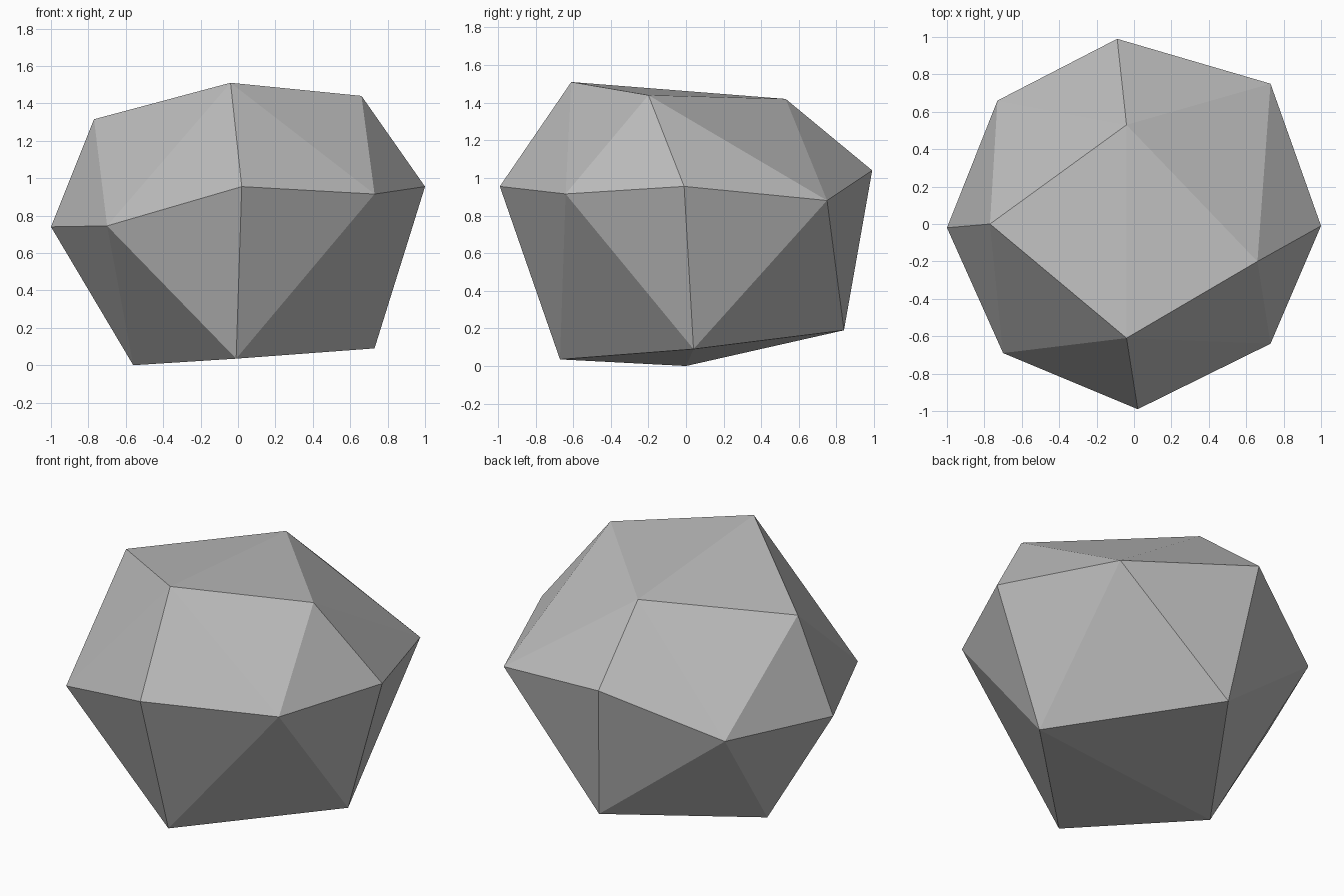
import bpy
import bmesh

cube = bpy.data.objects.get("Cube")
if cube:
    bpy.data.objects.remove(cube, do_unlink=True)


def make_material(name, color):
    material = bpy.data.materials.new(name)
    material.use_nodes = True
    material.diffuse_color = color
    material.node_tree.nodes["Principled BSDF"].inputs["Base Color"].default_value = color
    return material


# Widest ring, counter-clockwise from the front: sides alternate with corners
belt_points = [
    (0.02, -0.99, 0.955), (0.73, -0.64, 0.915),
    (1.0, -0.01, 0.955), (0.73, 0.75, 0.88),
    (-0.09, 0.99, 1.04), (-0.73, 0.66, 0.77),
    (-1.0, -0.02, 0.74), (-0.70, -0.69, 0.745),
]
# Four-point caps in the order front, right, back, left
top_points = [(-0.04, -0.61, 1.51), (0.66, -0.20, 1.44),
              (-0.04, 0.53, 1.42), (-0.77, 0.0, 1.315)]
bottom_points = [(-0.01, -0.67, 0.035), (0.73, 0.04, 0.09),
                 (0.01, 0.84, 0.19), (-0.56, 0.0, 0.0)]


def join_cap(bm, belt, cap, ridge_start):
    """Facet the band between belt and cap, then close the cap along a ridge."""
    count = len(cap)
    for i in range(count):
        side, corner = belt[2 * i], belt[2 * i + 1]
        next_side = belt[(2 * i + 2) % len(belt)]
        here, after = cap[i], cap[(i + 1) % count]
        bm.faces.new((side, corner, here))
        bm.faces.new((corner, after, here))
        bm.faces.new((corner, next_side, after))
    ring = cap[ridge_start:] + cap[:ridge_start]
    bm.faces.new((ring[0], ring[1], ring[2]))
    bm.faces.new((ring[0], ring[2], ring[3]))


# Boulder
bm = bmesh.new()
belt, top, bottom = ([bm.verts.new(p) for p in points]
                     for points in (belt_points, top_points, bottom_points))
join_cap(bm, belt, top, 0)
join_cap(bm, belt, bottom, 1)
bmesh.ops.recalc_face_normals(bm, faces=bm.faces[:])

mesh = bpy.data.meshes.new("boulder")
bm.to_mesh(mesh)
bm.free()
mesh.materials.append(make_material("stone grey", (0.5, 0.5, 0.5, 1.0)))
boulder = bpy.data.objects.new("boulder", mesh)
bpy.context.collection.objects.link(boulder)
